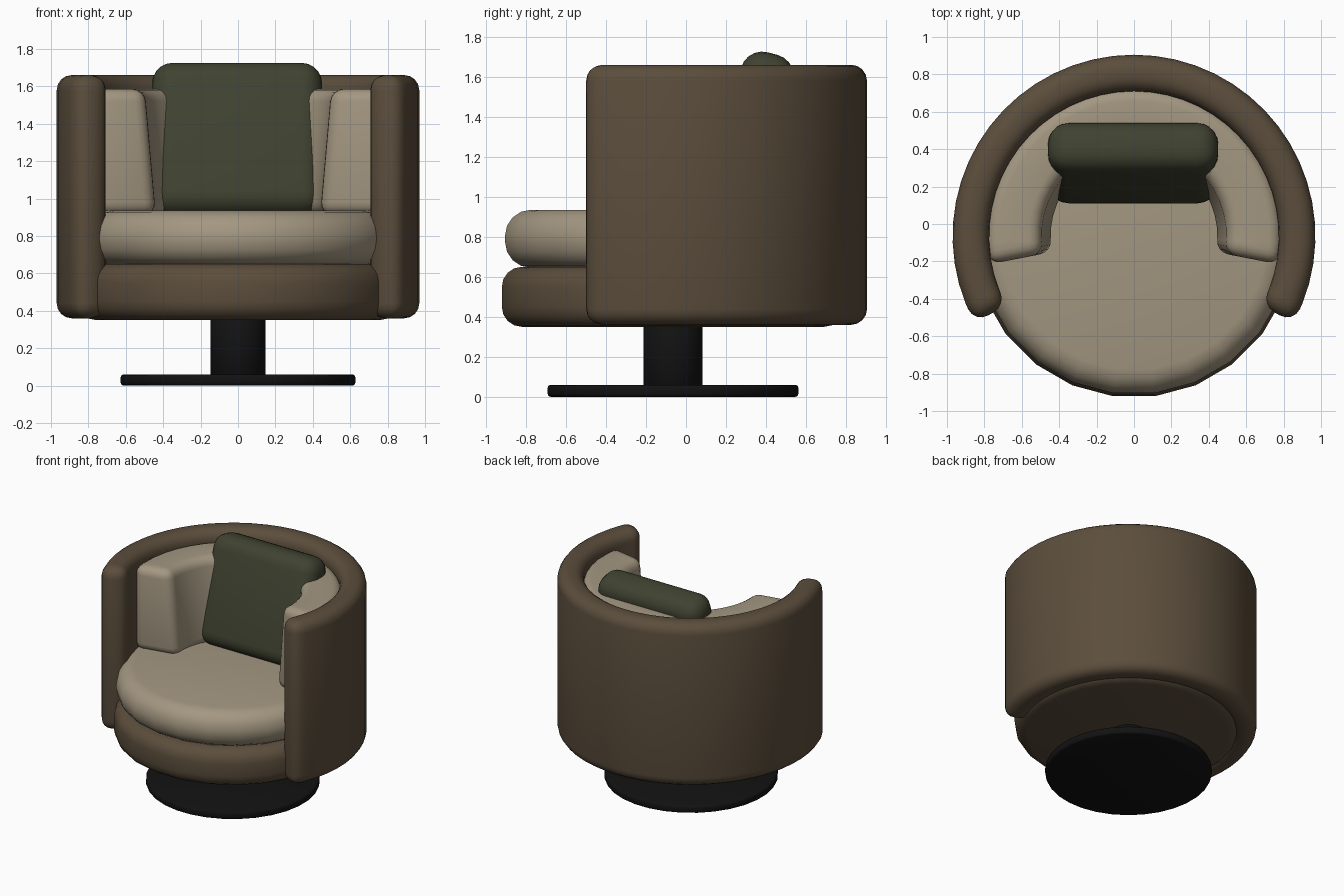
import bpy, bmesh
from math import sin, cos, pi, radians

if "Cube" in bpy.data.objects:
    bpy.data.objects.remove(bpy.data.objects["Cube"])

CY = -0.065  # y of the common swivel axis


def material(name, rgb):
    m = bpy.data.materials.new(name)
    m.diffuse_color = (*rgb, 1)
    m.use_nodes = True
    m.node_tree.nodes["Principled BSDF"].inputs["Base Color"].default_value = m.diffuse_color
    return m


BROWN = material("brown_leather", (0.105, 0.075, 0.045))
BEIGE = material("beige_fabric", (0.37, 0.31, 0.22))
GREEN = material("green_fabric", (0.05, 0.055, 0.03))
BLACK = material("black_metal", (0.006, 0.006, 0.006))


def finish(name, bm, mat, bevel, segments=4):
    bmesh.ops.recalc_face_normals(bm, faces=bm.faces[:])
    me = bpy.data.meshes.new(name)
    bm.to_mesh(me)
    bm.free()
    ob = bpy.data.objects.new(name, me)
    bpy.context.collection.objects.link(ob)
    me.materials.append(mat)
    mod = ob.modifiers.new("rounding", "BEVEL")
    mod.width = bevel
    mod.segments = segments
    mod.limit_method = "ANGLE"
    mod.angle_limit = radians(35)
    for p in me.polygons:
        p.use_smooth = True
    return ob


def disc(name, r, z0, z1, mat, bevel, sides=24, segments=4):
    bm = bmesh.new()
    ring = [bm.verts.new((r * sin(2 * pi * (i + 0.5) / sides),
                          CY - r * cos(2 * pi * (i + 0.5) / sides), z0)) for i in range(sides)]
    f = bm.faces.new(ring)
    top = bmesh.ops.extrude_face_region(bm, geom=[f])["geom"]
    bmesh.ops.translate(bm, vec=(0, 0, z1 - z0),
                        verts=[v for v in top if isinstance(v, bmesh.types.BMVert)])
    return finish(name, bm, mat, bevel, segments)


def arc_sweep(name, section, dip, steps, mat, bevel, segments=4):
    # sweeps an (r, z) section round the back, ending `dip` degrees in front of the side axis
    bm = bmesh.new()
    a0, a1 = radians(-dip), radians(180 + dip)
    rings = []
    for i in range(steps + 1):
        a = a0 + (a1 - a0) * i / steps
        rings.append([bm.verts.new((r * cos(a), CY + r * sin(a), z)) for r, z in section])
    n = len(section)
    for p, q in zip(rings, rings[1:]):
        for j in range(n):
            k = (j + 1) % n
            bm.faces.new((p[j], p[k], q[k], q[j]))
    bm.faces.new(rings[0])
    bm.faces.new(rings[-1])
    return finish(name, bm, mat, bevel, segments)


# swivel base
disc("base_plate", 0.63, 0.0, 0.06, BLACK, 0.015, 32, 2)
disc("pedestal_column", 0.147, 0.05, 0.40, BLACK, 0.005, 32, 1)

# upholstered body
disc("seat_base", 0.863, 0.35, 0.65, BROWN, 0.10)
disc("seat_cushion", 0.847, 0.645, 0.935, BEIGE, 0.13)
arc_sweep("curved_shell", [(0.775, 0.36), (0.97, 0.36), (0.97, 1.66), (0.775, 1.66)],
          28.5, 36, BROWN, 0.08)
arc_sweep("back_cushion", [(0.44, 0.915), (0.79, 0.915), (0.79, 1.585), (0.50, 1.585)],
          11, 24, BEIGE, 0.10)

# leaning throw pillow
bm = bmesh.new()
bmesh.ops.create_cube(bm, size=1)
bmesh.ops.scale(bm, vec=(0.91, 0.27, 0.84), verts=bm.verts)
pillow = finish("throw_pillow", bm, GREEN, 0.11, 5)
pillow.location = (-0.005, 0.325, 1.31)
pillow.rotation_euler = (radians(-15), 0, 0)
